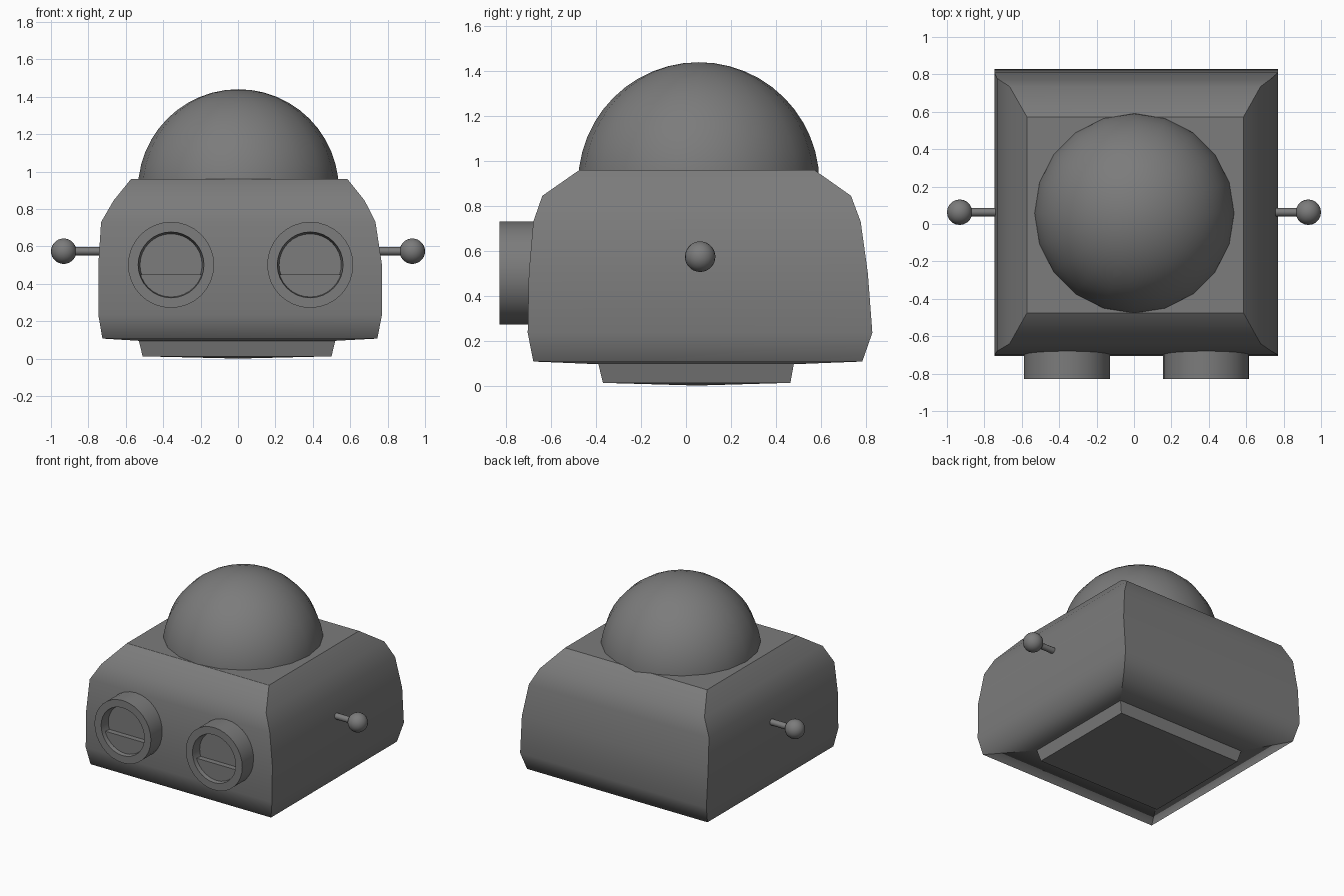
import bpy, bmesh, math
from mathutils import Matrix

if "Cube" in bpy.data.objects:
    bpy.data.objects.remove(bpy.data.objects["Cube"])

# Dark grey shell colour
dark = bpy.data.materials.new("dark_grey")
dark.diffuse_color = (0.2, 0.2, 0.2, 1)
dark.use_nodes = True
dark.node_tree.nodes["Principled BSDF"].inputs["Base Color"].default_value = dark.diffuse_color


def finish(name, bm, angle=35):
    """Turn a bmesh into a smooth object; angle=None keeps hand-set sharp edges."""
    bmesh.ops.recalc_face_normals(bm, faces=bm.faces[:])
    for f in bm.faces:
        f.smooth = True
    me = bpy.data.meshes.new(name)
    bm.to_mesh(me)
    bm.free()
    me.materials.append(dark)
    ob = bpy.data.objects.new(name, me)
    bpy.context.collection.objects.link(ob)
    if angle:
        bpy.ops.object.select_all(action='DESELECT')
        ob.select_set(True)
        bpy.context.view_layer.objects.active = ob
        bpy.ops.object.shade_smooth_by_angle(angle=math.radians(angle))
    return ob


def loft(bm, rings):
    """Skin a list of closed point loops; returns the vertex loops."""
    loops = [[bm.verts.new(p) for p in r] for r in rings]
    n = len(loops[0])
    for a, b in zip(loops, loops[1:]):
        for i in range(n):
            j = (i + 1) % n
            bm.faces.new((a[i], a[j], b[j], b[i]))
    return loops


def rect(z, x0, x1, y0, y1):
    return [(x0, y0, z), (x1, y0, z), (x1, y1, z), (x0, y1, z)]


# Body: stacked rectangular sections, with a stepped neck underneath
bm = bmesh.new()
loops = loft(bm, [rect(*s) for s in (
    (0.012, -0.51, 0.50, -0.37, 0.465),
    (0.095, -0.53, 0.52, -0.39, 0.48),
    (0.107, -0.725, 0.745, -0.68, 0.785),
    (0.235, -0.747, 0.77, -0.705, 0.83),
    (0.50, -0.747, 0.77, -0.70, 0.81),
    (0.73, -0.732, 0.735, -0.68, 0.778),
    (0.845, -0.665, 0.677, -0.64, 0.735),
    (0.96, -0.572, 0.585, -0.475, 0.572))])
bm.faces.new(loops[-1])
tip = bm.verts.new((0, 0.05, 0))
for i in range(4):
    bm.faces.new((loops[0][i], loops[0][(i + 1) % 4], tip))
# Sharp corners, top rim and neck; sides blend smoothly up the profile
for i in range(4):
    for a, b in zip(loops, loops[1:]):
        bm.edges.get((a[i], b[i])).smooth = False
    for k in (0, 1, -1):
        bm.edges.get((loops[k][i], loops[k][(i + 1) % 4])).smooth = False
finish("head_body", bm, None)

# Dome: 20-sided half sphere
bm = bmesh.new()
bmesh.ops.create_uvsphere(bm, u_segments=20, v_segments=24, radius=0.537)
bmesh.ops.delete(bm, geom=[v for v in bm.verts if v.co.z < -0.001], context='VERTS')
bmesh.ops.translate(bm, verts=bm.verts[:], vec=(0.002, 0.057, 0.903))
finish("dome", bm)


# Eyes: hollow tubes with a raised lower half-disc inside
def circle(cx, cz, r, y, n=32):
    return [(cx + r * math.cos(2 * math.pi * i / n), y,
             cz + r * math.sin(2 * math.pi * i / n)) for i in range(n)]


for side, cx in (("left", -0.358), ("right", 0.386)):
    cz = 0.501
    bm = bmesh.new()
    loops = loft(bm, [circle(cx, cz, r, y) for r, y in
                      ((0.23, -0.67), (0.23, -0.83), (0.176, -0.83), (0.166, -0.76))])
    bm.faces.new(loops[-1])
    finish(side + "_eye_tube", bm)

    bm = bmesh.new()
    a = math.asin(0.051 / 0.172)
    arc = [math.pi + a + (math.pi - 2 * a) * i / 16 for i in range(17)]
    loops = loft(bm, [[(cx + 0.172 * math.cos(t), y, cz + 0.172 * math.sin(t))
                       for t in arc] for y in (-0.755, -0.80)])
    bm.faces.new(loops[-1])
    finish(side + "_eye_lower_lid", bm)

# Antennas: rod and ball on each side
for side, s in (("left", -1), ("right", 1)):
    bm = bmesh.new()
    bmesh.ops.create_cone(bm, cap_ends=True, segments=12, radius1=0.022, radius2=0.022,
                          depth=0.15, matrix=Matrix.Translation((s * 0.81, 0.063, 0.574))
                          @ Matrix.Rotation(math.pi / 2, 4, 'Y'))
    finish(side + "_antenna_rod", bm)
    bm = bmesh.new()
    bmesh.ops.create_uvsphere(bm, u_segments=20, v_segments=14, radius=0.068,
                              matrix=Matrix.Translation((s * 0.932, 0.063, 0.574)))
    finish(side + "_antenna_ball", bm)
